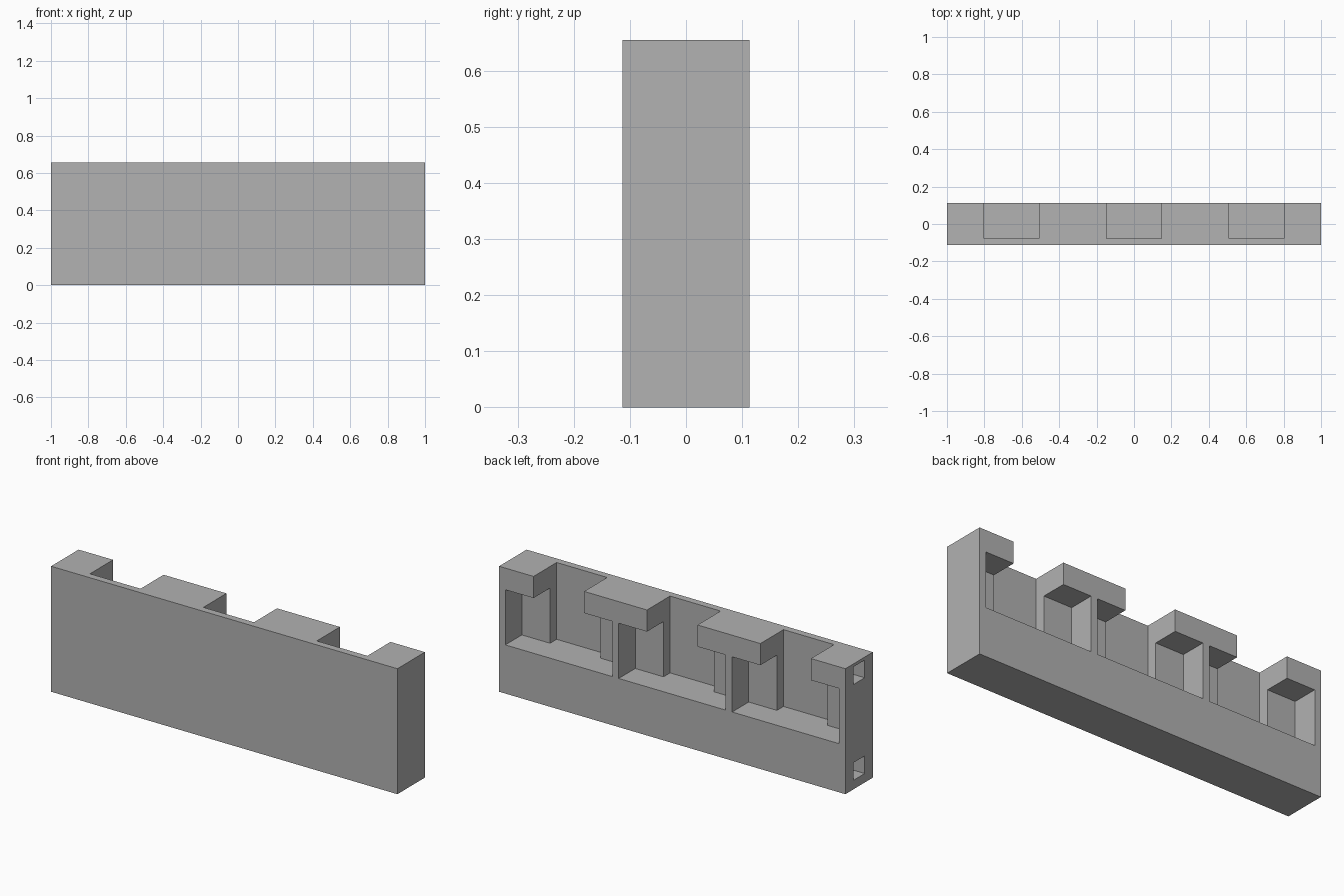
import bpy
from mathutils import Vector

if "Cube" in bpy.data.objects:
    bpy.data.objects.remove(bpy.data.objects["Cube"], do_unlink=True)

HALF_LENGTH, HALF_DEPTH, HEIGHT = 1.0, 0.1135, 0.655
FLOOR, HEAD_BOTTOM = 0.254, 0.542      # pocket floor and underside of the overhangs
POCKET_BACK, SLOT_BACK = -0.023, -0.077
OVER = 0.1                             # cutters run past the surface

grey = bpy.data.materials.new("plain_grey")
grey.use_nodes = True
grey.diffuse_color = (0.445, 0.445, 0.445, 1)
grey.node_tree.nodes["Principled BSDF"].inputs["Base Color"].default_value = grey.diffuse_color


def box(name, low, high):
    """Axis-aligned box between two corners."""
    low, high = Vector(low), Vector(high)
    bpy.ops.mesh.primitive_cube_add(size=1)
    ob = bpy.context.object
    ob.name = name
    for v in ob.data.vertices:
        v.co = (low + high) / 2 + v.co * (high - low)
    ob.data.materials.append(grey)
    return ob


def cut(target, low, high):
    """Subtract a box from the target."""
    cutter = box("cutter", low, high)
    cutter.hide_render = True
    bpy.context.view_layer.objects.active = target
    mod = target.modifiers.new("cut", "BOOLEAN")
    mod.operation, mod.solver, mod.object = "DIFFERENCE", "EXACT", cutter
    bpy.ops.object.modifier_apply(modifier=mod.name)
    bpy.data.objects.remove(cutter, do_unlink=True)


# Main block
rail = box("slotted_rail", (-HALF_LENGTH, -HALF_DEPTH, 0), (HALF_LENGTH, HALF_DEPTH, HEIGHT))

# Three T-shaped bays: wide pocket under the overhangs, narrow deep slot open at the top
for x in (-0.655, 0, 0.655):
    cut(rail, (x - 0.309, POCKET_BACK, FLOOR), (x + 0.309, HALF_DEPTH + OVER, HEAD_BOTTOM))
    cut(rail, (x - 0.146, SLOT_BACK, FLOOR), (x + 0.146, HALF_DEPTH + OVER, HEIGHT + OVER))

# Two square sockets in the right end
for z in (0.093, 0.593):
    cut(rail, (-HALF_LENGTH - OVER, -0.046, z - 0.046), (-HALF_LENGTH + 0.11, 0.046, z + 0.046))
